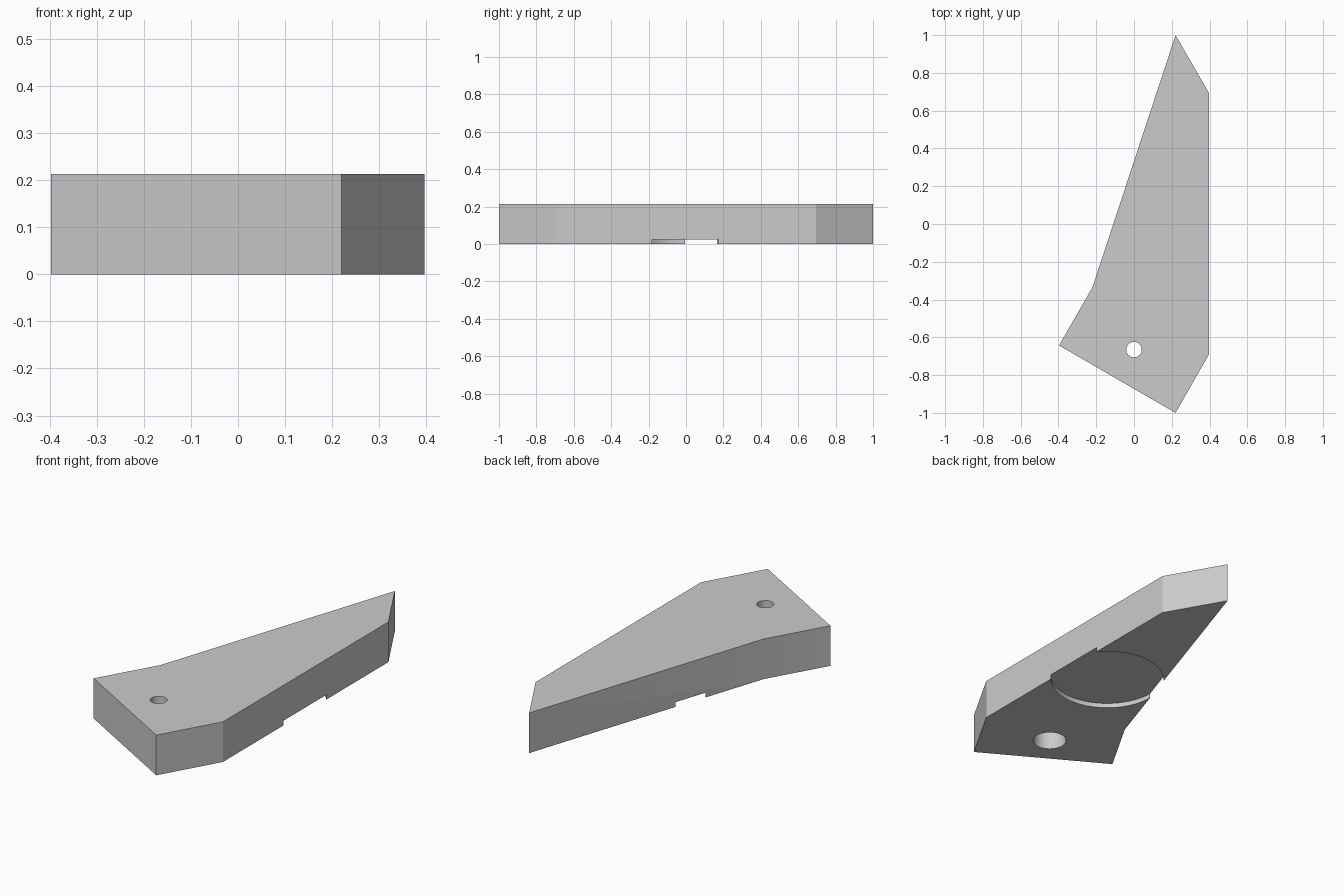
import bpy, bmesh, math

default = bpy.data.objects.get("Cube")
if default:
    bpy.data.objects.remove(default, do_unlink=True)

HEIGHT = 0.213

# Single plain grey
grey = bpy.data.materials.new("light grey")
grey.use_nodes = True
colour = (0.6, 0.6, 0.6, 1)
grey.diffuse_color = colour
grey.node_tree.nodes["Principled BSDF"].inputs["Base Color"].default_value = colour

# Wedge plate, extruded from its outline
outline = [(0.22, 1), (-0.22, -0.335), (-0.397, -0.643),
           (0.22, -1), (0.396, -0.692), (0.396, 0.695)]
bm = bmesh.new()
base = bm.faces.new([bm.verts.new((x, y, 0)) for x, y in outline])
top = bmesh.ops.extrude_face_region(bm, geom=[base])["geom"]
bmesh.ops.translate(bm, vec=(0, 0, HEIGHT),
                    verts=[v for v in top if isinstance(v, bmesh.types.BMVert)])
bmesh.ops.recalc_face_normals(bm, faces=bm.faces)
mesh = bpy.data.meshes.new("wedge_plate")
bm.to_mesh(mesh)
bm.free()
plate = bpy.data.objects.new("wedge_plate", mesh)
bpy.context.collection.objects.link(plate)
mesh.materials.append(grey)


def cut_round(name, x, y, radius, z_top, sides):
    """Cut a round pocket from below the plate up to z_top."""
    z_low = -0.1
    bpy.ops.mesh.primitive_cylinder_add(
        vertices=sides, radius=radius, depth=z_top - z_low,
        location=(x, y, (z_top + z_low) / 2))
    cutter = bpy.context.object
    cutter.name = name
    cutter.data.materials.append(grey)
    bpy.context.view_layer.objects.active = plate
    mod = plate.modifiers.new(name, "BOOLEAN")
    mod.operation = "DIFFERENCE"
    mod.solver = "EXACT"
    mod.object = cutter
    bpy.ops.object.modifier_apply(modifier=mod.name)
    bpy.data.objects.remove(cutter, do_unlink=True)


# Shallow round recess under the middle, open at both long sides
cut_round("recess_cutter", 0.174, -0.004, 0.285, 0.025, 96)
# Screw hole with a wider pocket for the head underneath
cut_round("screw_head_cutter", 0, -0.665, 0.083, 0.125, 48)
cut_round("screw_hole_cutter", 0, -0.665, 0.041, HEIGHT + 0.1, 48)

bpy.ops.object.select_all(action="DESELECT")
plate.select_set(True)
bpy.context.view_layer.objects.active = plate
bpy.ops.object.shade_smooth_by_angle(angle=math.radians(25))
